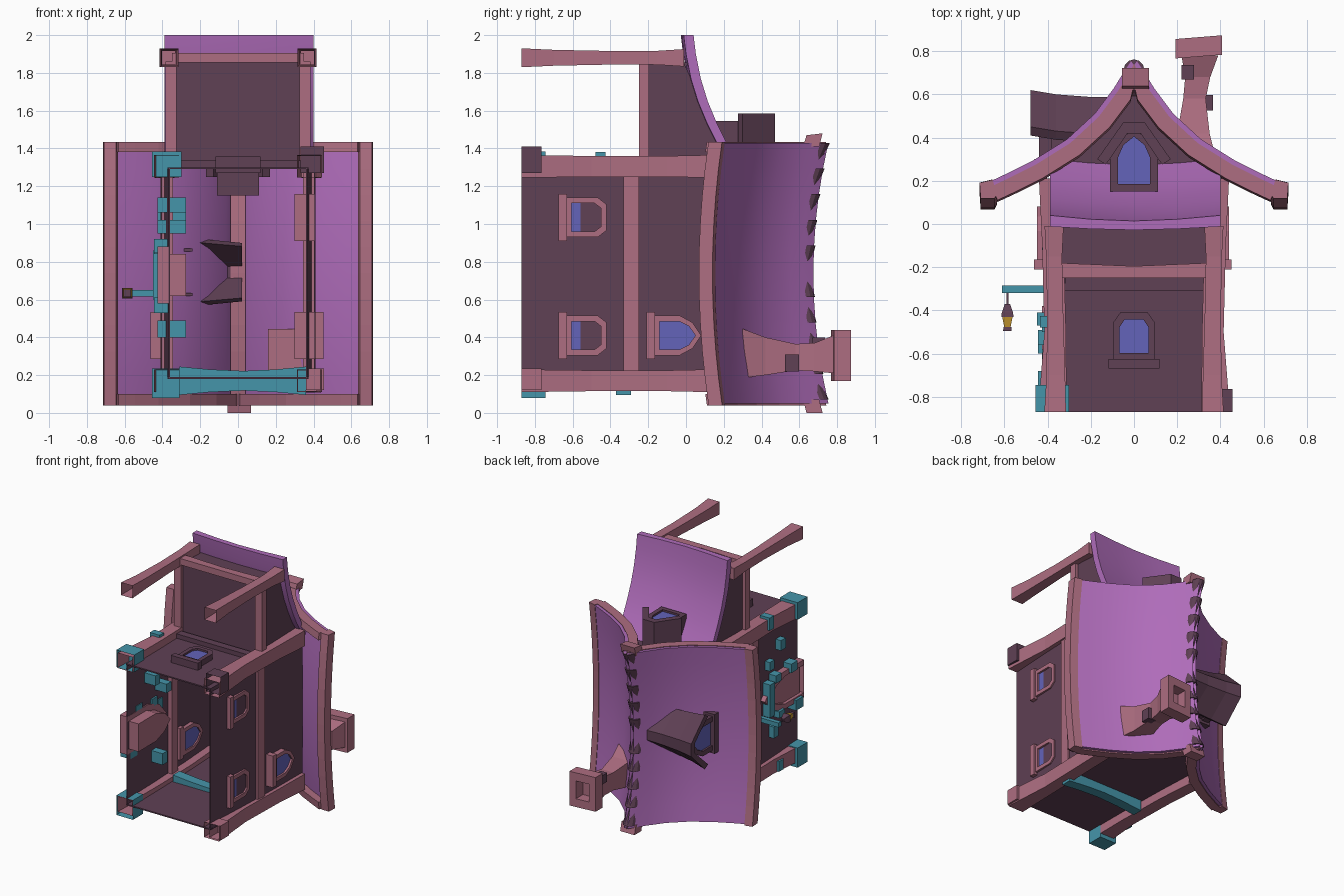
import bpy, bmesh, math
from mathutils import Vector as V

if "Cube" in bpy.data.objects:
    bpy.data.objects.remove(bpy.data.objects["Cube"])

def mat(n, c):
    m = bpy.data.materials.new(n)
    m.diffuse_color = (*c, 1)
    m.use_nodes = True
    m.node_tree.nodes["Principled BSDF"].inputs["Base Color"].default_value = m.diffuse_color
    return m
PURPLE = mat("purple", (.43, .15, .49)); PINK = mat("pink", (.42, .155, .22))
DARK = mat("dark", (.115, .052, .09)); TEAL = mat("teal", (.06, .30, .40))
BLUE = mat("blue", (.125, .125, .49)); GOLD = mat("gold", (.6, .33, .03))

def loft(name, secs, m, closed=False, smooth=False, hollow=False):
    """Skin equal-length loops; cap the ends unless closed. hollow leaves the first end open."""
    bm = bmesh.new()
    vs = [[bm.verts.new(p) for p in s] for s in secs]
    n = len(vs[0])
    for a in range(len(vs) if closed else len(vs) - 1):
        r, q = vs[a], vs[(a + 1) % len(vs)]
        for i in range(n):
            bm.faces.new((r[i], r[(i + 1) % n], q[(i + 1) % n], q[i]))
    if not closed:
        bm.faces.new(vs[-1])
        if not hollow:
            bm.faces.new(vs[0])
    bmesh.ops.recalc_face_normals(bm, faces=bm.faces)
    me = bpy.data.meshes.new(name)
    bm.to_mesh(me); bm.free()
    me.materials.append(m)
    if smooth:
        me.polygons.foreach_set("use_smooth", [True] * len(me.polygons))
        me.set_sharp_from_angle(angle=math.radians(35))
    ob = bpy.data.objects.new(name, me)
    bpy.context.collection.objects.link(ob)
    return ob

def box(name, x0, x1, y0, y1, z0, z1, m, hollow=False):
    """Box; hollow leaves the -y end open."""
    return loft(name, [[(x0, y, z0), (x1, y, z0), (x1, y, z1), (x0, y, z1)] for y in (y0, y1)], m, hollow=hollow)

def post(name, rows, m, hollow=False):
    """Square post along y: rows of (y, x centre, z centre, half x, half z)."""
    return loft(name, [[(x - a, y, z - b), (x + a, y, z - b), (x + a, y, z + b), (x - a, y, z + b)]
                       for y, x, z, a, b in rows], m, hollow=hollow)

def plate(name, f, pts, d0, d1, m):
    return loft(name, [[f(u, v, d) for u, v in pts] for d in (d0, d1)], m)

def ring(name, f, outer, inner, d0, d1, m):
    return loft(name, [[f(u, v, d) for u, v in p] for p, d in
                       ((outer, d0), (outer, d1), (inner, d1), (inner, d0))], m, closed=True)

# window outlines: chamfered top or pointed arch, half width w, height h, base v
def chamfer(w, h, v=0):
    return [(-w, v), (w, v), (w, v + h * .78), (w * .65, v + h), (-w * .65, v + h), (-w, v + h * .78)]
def arch(w, h, v=0):
    return [(-w, v), (w, v), (w, v + h * .55), (w * .65, v + h * .82), (0, v + h),
            (-w * .65, v + h * .82), (-w, v + h * .55)]

def window(name, f, shape, w, h, b, d0, d1, m, sill=True):
    ring(name + "_frame", f, shape(w, h), shape(w - b, h - 2 * b, b), d0, d1, m)
    plate(name + "_pane", f, shape(w - b, h - 2 * b, b), d0 + .01, d1 - .015, BLUE)
    if sill:
        plate(name + "_sill", f, [(-w - .02, -.04), (w + .02, -.04), (w + .02, .005), (-w - .02, .005)],
              d0, d1 + .012, m)

def side(s, zc, y0):   # wall facing +-x
    return lambda u, v, d: (s * d, y0 + v, zc + u)
def front(xc, y0):     # wall facing +z
    return lambda u, v, d: (xc + u, y0 + v, d)

# ---- main roof: concave halves that sag in the middle, less so at the eaves
PROF = [(0, .745), (.04, .685), (.08, .62), (.17, .50), (.30, .38), (.46, .28), (.58, .22), (.665, .18)]
def sag(z, x=0):
    return (.08 - .03 * abs(x) / .7) * (((z - .74) / .69) ** 2 - 1)
def band(s, z, d0, d1):
    def off(d):
        out = []
        for i, p in enumerate(PROF):
            t = V(PROF[min(i + 1, 7)]) - V(PROF[max(i - 1, 0)])
            q = V(p) + V((-t.y, t.x)).normalized() * d
            x = max(q.x, 0)
            out.append((s * x, q.y + sag(z, x), z))
        return out
    return off(d0) + off(d1)[::-1]
ZS = [.05 + 1.38 * i / 10 for i in range(11)]
for s, n in ((-1, "left"), (1, "right")):
    loft(n + "_roof", [band(s, z, .016, -.02) for z in ZS], PURPLE, smooth=True)
    for e, a, b in (("back", .04, .10), ("front", 1.38, 1.435)):
        loft(f"{n}_{e}_bargeboard", [band(s, z, -.008, -.078) for z in (a, b)], PINK)
    loft(n + "_eave_beam", [[(s * x, y + sag(z, .7), z) for x, y in
         ((.635, .14), (.655, .205), (.715, .19), (.71, .118), (.645, .118))] for z in [.04] + ZS[1:-1] + [1.435]], PINK)

# ridge beam, slanted end blocks and overlapping cap tiles
loft("ridge_beam", [[(x, y + sag(z), z) for x, y in ((-.04, .62), (.04, .62), (.04, .70), (-.04, .70))]
                    for z in ZS], PINK)
for za, zb, dz in ((.07, 0, .02), (1.41, 1.47, .01)):
    loft("ridge_end", [[(-.055, .62 + k, z), (.07, .62 + k, z), (.07, .705 + k, z + e), (-.055, .705 + k, z + e)]
         for z, k, e in ((za, 0, 0), (zb, .018, dz if zb > 1 else 0))], PINK)
def arc(z, r, k):
    return [(r * math.cos(math.pi * j / 6), .70 + sag(z) + k + r * math.sin(math.pi * j / 6), z) for j in range(7)]
for i in range(10):
    z = .07 + i * .136
    lo, hi = (.048, .038) if z < .7 else (.038, .048)
    loft("ridge_tile", [arc(z, lo, .012 if lo > hi else -.008),
                        arc(z + .136, hi, .014 if hi > lo else -.008)], DARK)

# ---- walls and timber frame
GABLE = [(-.37, -.87), (.37, -.87), (.40, .20), (.30, .29), (.17, .40), (.07, .54), (0, .63),
         (-.07, .54), (-.17, .40), (-.30, .29), (-.40, .20)]
plate("front_wall", front(0, 0), GABLE, 1.29, 1.30, DARK)
plate("back_wall", front(0, 0), GABLE, .18, .19, DARK)
box("front_lip", -.32, .33, -.31, -.25, 1.30, 1.335, DARK)
for s, n in ((-1, "left"), (1, "right")):
    loft(n + "_wall", [[(s * .36, -.87, z), (s * .368, -.87, z), (s * .41, .22, z), (s * .402, .22, z)]
                       for z in (.18, 1.30)], DARK)
    for e, z in (("front", 1.305), ("back", .17)):
        post(f"{n}_{e}_corner_post", [(-.87, s * .378, z, .066, .06), (-.5, s * .365, z, .05, .055),
             (-.1, s * .375, z, .05, .055), (.21, s * .39, z, .05, .062)], PINK, hollow=True)
    post(n + "_middle_beam", [(-.33, s * .375, .74, .03, .54), (-.25, s * .38, .74, .03, .54)], PINK)
    # porch pillars, side beams and side panels
    post(n + "_porch_pillar", [(-.87, s * .365, 1.88, .05, .05), (-.7, s * .362, 1.88, .043, .042),
         (-.4, s * .365, 1.88, .037, .036), (-.15, s * .37, 1.88, .037, .037), (-.01, s * .37, 1.88, .044, .046)],
         PINK, hollow=True)
    box(n + "_porch_beam", s * .325, s * .385, -.25, -.195, 1.33, 1.86, PINK)
    plate(n + "_porch_panel", side(s, 0, 0), [(1.30, -.22), (1.85, -.22), (1.85, -.01), (1.7, .06), (1.5, .15),
          (1.42, .20), (1.30, .25)], .345, .36, DARK)
loft("back_brace", [[(x, y, z) for y, z in ((-.37, .17 - h), (-.29, .17 - h), (-.29, .17 + h), (-.37, .17 + h))]
     for x, h in ((-.31, .075), (-.15, .06), (.03, .052), (.2, .06), (.36, .075))], TEAL)
box("right_corner_base", .33, .455, -.87, -.765, 1.27, 1.41, DARK, hollow=True)

# ---- porch ceiling, lintel and swept roof
box("porch_ceiling", -.35, .35, -.225, -.21, 1.29, 1.86, DARK)
box("porch_front_panel", -.345, .345, -.22, .01, 1.84, 1.855, DARK)
loft("porch_lintel", [[(x, y, z) for y, z in ((-.25, 1.855), (-.25 + h, 1.855), (-.25 + h, 1.905), (-.25, 1.905))]
     for x, h in ((-.35, .07), (0, .055), (.35, .07))], PINK)
CURVE = [(.04, 2.0), (.052, 1.9), (.078, 1.77), (.115, 1.65), (.165, 1.53), (.215, 1.43), (.30, 1.30)]
loft("porch_roof", [[(x, y - k, z) for y, z in CURVE] + [(x, y - .052 - k * .6, z) for y, z in CURVE[::-1]]
     for x, k in ((-.39, 0), (-.2, .018), (0, .026), (.2, .018), (.40, 0))], PURPLE, smooth=True)

# ---- windows
for z in (1.035, .41):
    window("right_lower_window", side(1, z, -.635), chamfer, .105, .215, .03, .30, .395, PINK)
window("right_upper_window", side(1, .41, -.17), arch, .105, .25, .03, .33, .44, PINK)
window("left_upper_window", side(-1, .41, -.17), arch, .105, .25, .03, .36, .45, PINK)
window("front_window", front(0, -.63), chamfer, .098, .22, .032, 1.27, 1.345, DARK)

# front gable dormer with hood
window("front_dormer_window", front(0, .15), arch, .11, .29, .035, 1.15, 1.545, DARK, False)
HOOD = [(-.17, .30), (-.05, .47), (.05, .47), (.17, .30), (.13, .275), (.03, .42), (-.03, .42), (-.13, .275)]
plate("front_dormer_hood", front(0, 0), HOOD, 1.25, 1.585, DARK)

# dormer on the left roof
def hood(x, w, dy):
    return [(x, y + dy, .745 + z * w) for z, y in ((-.215, .43), (-.05, .60), (.05, .60), (.215, .43),
            (.19, .39), (.04, .555), (-.04, .555), (-.19, .39))]
loft("side_dormer_hood", [hood(-.48, 1, .02), hood(-.36, .9, 0), hood(-.2, .82, -.012), hood(.02, .72, -.01)], DARK)
window("side_dormer_window", side(-1, .745, .23), arch, .135, .34, .04, .38, .44, DARK, False)
box("side_dormer_sill", -.46, -.36, .25, .30, .59, .90, DARK)
for z in (.62, .855):
    box("side_dormer_cheek", -.40, -.24, .30, .46, z, z + .015, DARK)

# ---- chimney
post("chimney", [(.30, .27, .315, .11, .13), (.42, .275, .30, .075, .10), (.58, .28, .295, .052, .07),
     (.68, .295, .295, .058, .075), (.78, .305, .31, .085, .10)], PINK)
top = lambda u, v, d: (.30 + u, d + u * .08, .305 + v)
sq = lambda a, b: [(-a, -b), (a, -b), (a, b), (-a, b)]
ring("chimney_cap", top, sq(.108, .135), sq(.055, .07), .775, .865, PINK)
box("chimney_brick_front", .22, .277, .67, .735, .33, .40, DARK)
box("chimney_brick_side", .30, .365, .525, .597, .22, .31, DARK)

# ---- left wall: door, bricks, corner brackets
plate("door", side(-1, .73, -.85), arch(.11, .40), .275, .40, PINK)
ring("door_frame", side(-1, .73, -.87), arch(.15, .49), arch(.11, .42, .005), .36, .425, PINK)
for z0, z1, y0, y1 in ((.53, .61, -.83, -.74), (.55, .60, -.60, -.53), (.85, .92, -.76, -.68), (.84, .90, -.56, -.49)):
    box("door_stone", -.445, -.36, y0, y1, z0, z1, TEAL)
box("door_arch_stone", -.45, -.37, -.47, -.41, .60, .86, TEAL)
for z0, z1, y in ((.95, 1.02, -.50), (1.06, 1.14, -.64), (.40, .49, -.55), (1.02, 1.09, -.12)):
    box("wall_brick", -.425, -.275, y, y + .06, z0, z1, TEAL)
box("front_corner_bracket", -.455, -.30, -.87, -.745, 1.25, 1.385, TEAL, hollow=True)
box("back_corner_bracket", -.455, -.31, -.87, -.745, .08, .235, TEAL, hollow=True)
box("front_post_stone", -.435, -.35, -.48, -.425, 1.28, 1.38, TEAL)
box("back_post_stone", -.435, -.35, -.60, -.54, .12, .2, TEAL)
box("right_back_stone", .36, .455, -.87, -.765, .12, .235, PINK, hollow=True)

# ---- hanging lantern
box("lantern_arm", -.61, -.39, -.32, -.285, .615, .65, TEAL)
box("lantern_rod", -.59, -.582, -.38, -.31, .63, .638, DARK)
post("lantern_cap", [(-.43, -.586, .634, .028, .028), (-.41, -.586, .634, .026, .026), (-.37, -.586, .634, .012, .012)], DARK)
post("lantern_glass", [(-.48, -.586, .634, .014, .014), (-.43, -.586, .634, .024, .024)], GOLD)
post("lantern_base", [(-.495, -.586, .634, .02, .02), (-.477, -.586, .634, .018, .018)], DARK)
